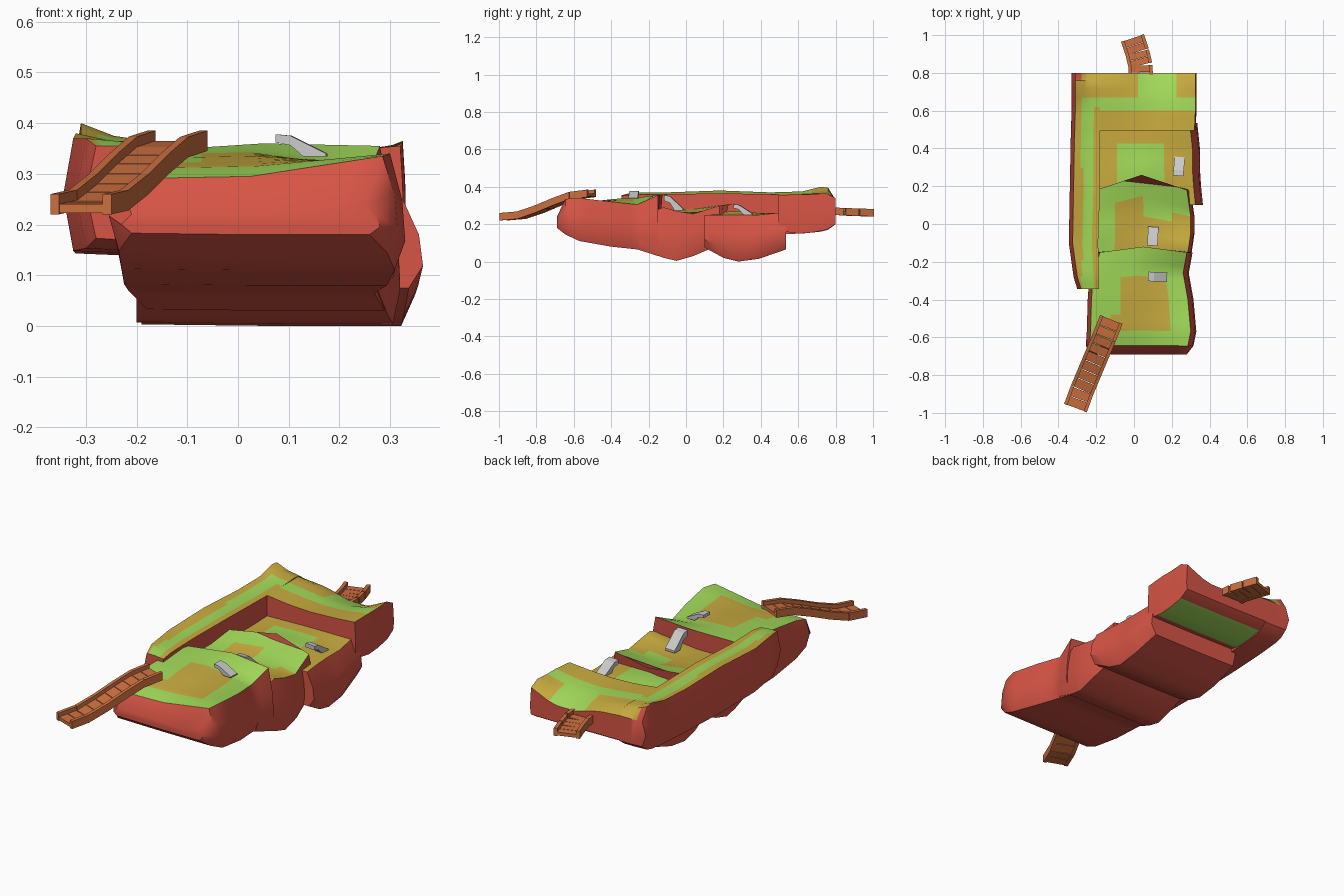
import bpy, math
from mathutils import Vector

if "Cube" in bpy.data.objects:
    bpy.data.objects.remove(bpy.data.objects["Cube"])


def material(name, rgb):
    m = bpy.data.materials.new(name)
    m.diffuse_color = (*rgb, 1)
    m.use_nodes = True
    m.node_tree.nodes["Principled BSDF"].inputs["Base Color"].default_value = m.diffuse_color
    return m


RED = material("rock_red", (0.68, 0.09, 0.06))
GREEN = material("grass_green", (0.36, 0.70, 0.10))
YELLOW = material("sand_yellow", (0.58, 0.41, 0.05))
ORANGE = material("wood_orange", (0.60, 0.16, 0.05))


def add_mesh(name, verts, faces, mats=(), angle=None):
    me = bpy.data.meshes.new(name)
    me.from_pydata(verts, [], faces)
    for m in mats:
        me.materials.append(m)
    ob = bpy.data.objects.new(name, me)
    bpy.context.collection.objects.link(ob)
    bpy.ops.object.select_all(action='DESELECT')
    ob.select_set(True)
    bpy.context.view_layer.objects.active = ob
    bpy.ops.object.mode_set(mode='EDIT')
    bpy.ops.mesh.select_all(action='SELECT')
    bpy.ops.mesh.normals_make_consistent(inside=False)
    bpy.ops.object.mode_set(mode='OBJECT')
    if angle:
        bpy.ops.object.shade_smooth_by_angle(angle=math.radians(angle))
    return ob


def lerp_list(vals, u):
    f = min(max(u, 0), 1) * (len(vals) - 1)
    i = min(int(f), len(vals) - 2)
    return vals[i] + (vals[i + 1] - vals[i]) * (f - i)


def island(name, stations, is_green, bulge=(0.02, 0.03), bow=(0, 0), nx=10, step=0.04):
    """Loft along y. Station: y, left x, right x, bottom z, top heights left to right."""
    rows = []
    for a, b in zip(stations, stations[1:]):
        n = max(1, round((b[0] - a[0]) / step))
        for k in range(n):
            rows.append([p + (q - p) * k / n for p, q in zip(a, b)])
    rows.append(list(stations[-1]))
    y0, y1 = rows[0][0], rows[-1][0]
    verts, m = [], nx + 7
    for y, xl, xr, zb, *tops in rows:
        t = (y - y0) / (y1 - y0)
        bend = bow[0] * (1 - t) + bow[1] * t
        ring = []
        for i in range(nx + 1):
            u = i / nx
            ring.append((xl + (xr - xl) * u, y + bend * (1 - abs(2 * u - 1)), lerp_list(tops, u)))
        bl, br = bulge
        for x, z in ((xr + br * .8, zb + (tops[-1] - zb) * .6), (xr + br, zb + (tops[-1] - zb) * .25),
                     (xr + br * .3, zb), ((xl + xr) / 2, zb), (xl, zb + .003),
                     (xl - bl, zb + (tops[0] - zb) * .5)):
            ring.append((x, y, z))
        verts += ring
    faces = []
    for r in range(len(rows) - 1):
        for i in range(m):
            j = (i + 1) % m
            faces.append((r * m + i, r * m + j, (r + 1) * m + j, (r + 1) * m + i))
    body = len(faces)
    faces += [tuple(range(m)), tuple(range(len(verts) - m, len(verts)))]
    ob = add_mesh(name, verts, faces, (RED, GREEN, YELLOW), 40)
    for p in ob.data.polygons:
        if p.index < body and p.index % m < nx and p.normal.z > 0.6:
            p.material_index = 1 if is_green(*p.center[:2]) else 2
    return ob


def inside(x, y, x0, x1, y0, y1):
    return x0 < x < x1 and y0 < y < y1


# Front plateau
island("front_plateau", [
    (-0.69, -0.21, 0.25, 0.18, 0.22, 0.22, 0.24),
    (-0.645, -0.235, 0.285, 0.145, 0.29, 0.295, 0.335),
    (-0.57, -0.23, 0.30, 0.11, 0.31, 0.315, 0.34),
    (-0.40, -0.225, 0.285, 0.08, 0.33, 0.335, 0.32),
    (-0.26, -0.215, 0.26, 0.065, 0.34, 0.345, 0.305),
    (-0.15, -0.18, 0.28, 0.03, 0.345, 0.36, 0.355)],
    lambda x, y: not inside(x, y, -0.05 - (y + .27) * -.25, 0.17, -0.57, -0.27), bow=(0, 0.03))

# Middle hollow
island("middle_ground", [
    (-0.25, -0.20, 0.27, 0.07, 0.25, 0.25, 0.24),
    (-0.12, -0.20, 0.29, 0.02, 0.27, 0.26, 0.29),
    (-0.05, -0.20, 0.30, 0.004, 0.28, 0.26, 0.27),
    (0.04, -0.20, 0.30, 0.03, 0.28, 0.27, 0.255),
    (0.18, -0.20, 0.28, 0.09, 0.30, 0.31, 0.30)],
    lambda x, y: x < -0.1 or inside(x, y, 0.04, 0.3, 0.04, 0.3) or y > 0.12, (0.0, 0.02), bow=(0, 0.08))

# Rear hollow
island("rear_ground", [
    (0.10, -0.19, 0.325, 0.075, 0.25, 0.25, 0.25),
    (0.20, -0.19, 0.315, 0.02, 0.25, 0.265, 0.25),
    (0.28, -0.19, 0.31, 0.0, 0.25, 0.27, 0.25),
    (0.39, -0.19, 0.31, 0.015, 0.25, 0.26, 0.25),
    (0.535, -0.19, 0.295, 0.065, 0.255, 0.26, 0.265)],
    lambda x, y: inside(x, y, -0.1, 0.17, 0.1, 0.41), (0.02, 0.04))

# Raised left wall
island("left_wall", [
    (-0.345, -0.28, -0.185, 0.17, 0.355, 0.355, 0.35),
    (-0.28, -0.30, -0.185, 0.15, 0.37, 0.365, 0.36),
    (-0.10, -0.325, -0.19, 0.145, 0.37, 0.36, 0.36),
    (0.18, -0.32, -0.18, 0.14, 0.38, 0.365, 0.365),
    (0.45, -0.315, -0.18, 0.145, 0.37, 0.36, 0.36),
    (0.62, -0.31, -0.18, 0.15, 0.375, 0.365, 0.36),
    (0.72, -0.31, -0.18, 0.16, 0.40, 0.375, 0.365),
    (0.76, -0.31, -0.18, 0.17, 0.395, 0.37, 0.36),
    (0.80, -0.31, -0.18, 0.20, 0.33, 0.33, 0.33)],
    lambda x, y: inside(x, y, -0.275, -0.215, -0.4, 0.6) or inside(x, y, -0.275, 0, 0.6, 0.68),
    (0.02, 0.0), nx=8)

# Raised back wall with a dip towards the rear bridge
back = island("back_wall", [
    (0.495, -0.18, 0.32, 0.165, 0.36, 0.345, 0.34, 0.345, 0.355),
    (0.60, -0.18, 0.325, 0.15, 0.36, 0.345, 0.335, 0.34, 0.36),
    (0.67, -0.18, 0.325, 0.155, 0.36, 0.345, 0.33, 0.33, 0.36),
    (0.75, -0.18, 0.325, 0.17, 0.36, 0.34, 0.305, 0.305, 0.365),
    (0.80, -0.18, 0.325, 0.20, 0.33, 0.32, 0.285, 0.285, 0.34)],
    lambda x, y: inside(x, y, -0.3, 0.35, 0.6, 0.68) or inside(x, y, 0.02, 0.23, 0.66, 0.81), (0, 0.006))
for p in back.data.polygons:
    if p.normal.z < -0.8 and inside(*p.center[:2], -1, 1, 0.55, 0.75):
        p.material_index = 1


def boxes_along(name, path, count, gap, spans, mat):
    """Short boxes following a path; each span is side from/to and height from/to."""
    pts = [Vector([lerp_list(c, k / count) for c in zip(*path)]) for k in range(count + 1)]
    verts, faces = [], []
    for a, b in zip(pts, pts[1:]):
        d = b - a
        side = Vector((d.y, -d.x, 0)).normalized()
        e = d * gap
        for s0, s1, h0, h1 in spans:
            n = len(verts)
            for p in (a + e, b - e):
                for s, h in ((s0, h0), (s1, h0), (s1, h1), (s0, h1)):
                    verts.append(p + side * s + Vector((0, 0, h)))
            faces += [tuple(n + i for i in f) for f in
                      ((0, 1, 2, 3), (4, 7, 6, 5), (0, 4, 5, 1), (1, 5, 6, 2), (2, 6, 7, 3), (3, 7, 4, 0))]
    return add_mesh(name, verts, faces, (mat,))


# Plank bridges with low side rails
front_path = [(-0.31, -0.975, 0.22), (-0.275, -0.88, 0.228), (-0.235, -0.785, 0.26),
              (-0.195, -0.69, 0.30), (-0.157, -0.60, 0.333), (-0.12, -0.505, 0.345)]
back_path = [(0.037, 0.765, 0.25), (0.034, 0.84, 0.247), (0.017, 0.91, 0.243), (-0.008, 0.985, 0.242)]
for label, path, n in (("front", front_path, 10), ("rear", back_path, 6)):
    boxes_along(label + "_bridge_planks", path, n, 0.03, [(-0.052, 0.052, 0.003, 0.02)], ORANGE)
    boxes_along(label + "_bridge_rails", path, n, 0,
                [(-0.064, -0.046, 0, 0.04), (0.046, 0.064, 0, 0.04)], ORANGE)


def ramp(name, loc, length, width, height, turn):
    # Curved wedge profile: flat lip, slope, toe, hollow underside
    prof = [(-.5, 1), (-.2, .93), (.5, .05), (.5, -.1), (.05, -.1), (-.2, .45), (-.5, .6)]
    n = len(prof)
    verts = [(u * length, s * width / 2, v * height) for s in (-1, 1) for u, v in prof]
    faces = [tuple(range(n)), tuple(range(n, 2 * n))]
    faces += [(i, (i + 1) % n, n + (i + 1) % n, n + i) for i in range(n)]
    ob = add_mesh(name, verts, faces)
    ob.location = loc
    ob.rotation_euler.z = math.radians(turn)


# Small grey ramps
ramp("front_ramp", (0.125, -0.28, 0.338), 0.10, 0.05, 0.04, -3)
ramp("middle_ramp", (0.10, -0.065, 0.28), 0.10, 0.055, 0.075, 87)
ramp("rear_ramp", (0.238, 0.305, 0.255), 0.10, 0.055, 0.052, 85)
